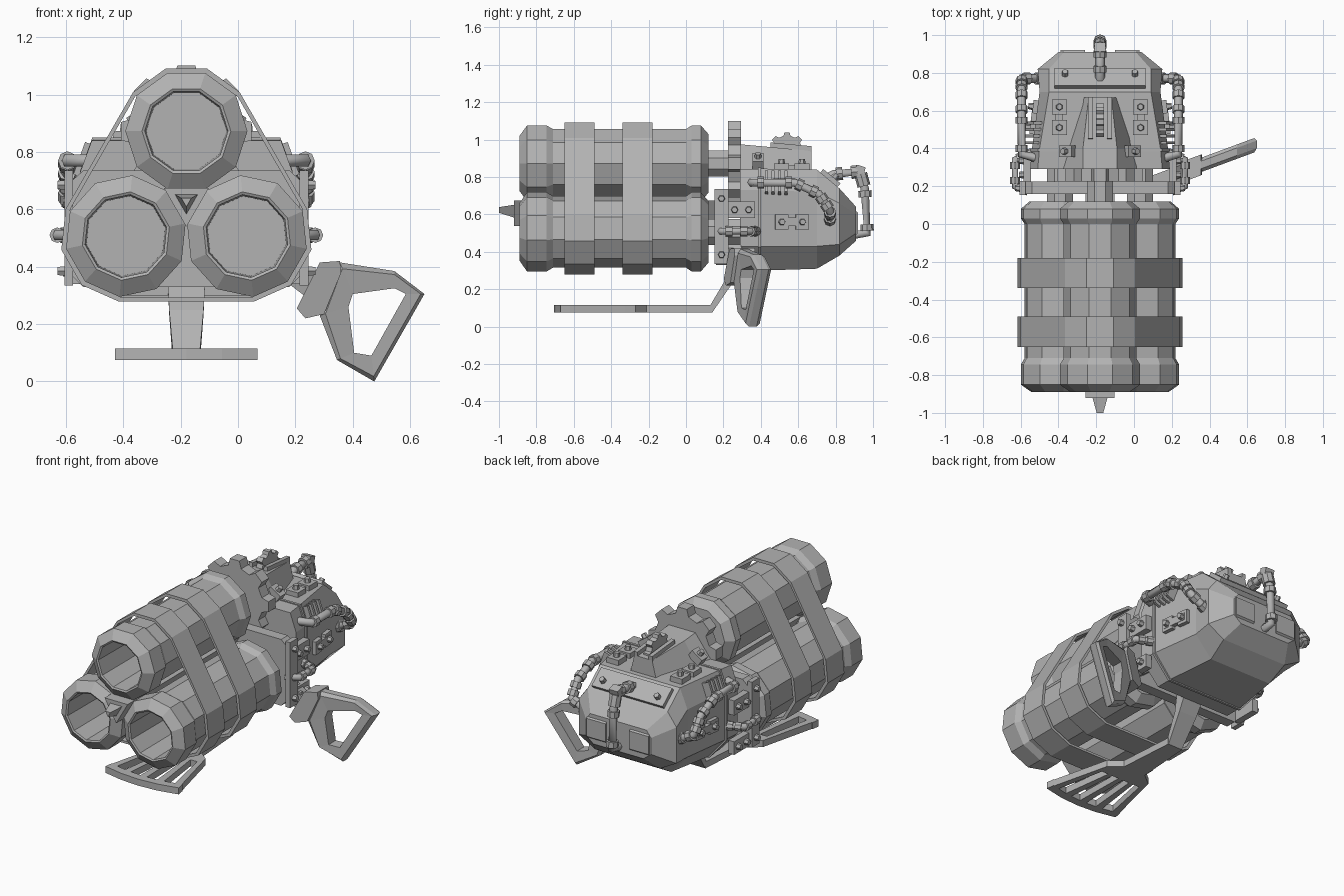
import bpy, bmesh, math
from mathutils import Vector, Matrix, Euler, geometry

if "Cube" in bpy.data.objects:
    bpy.data.objects.remove(bpy.data.objects["Cube"])

CX = -0.18                                   # symmetry plane of the machine
grey = bpy.data.materials.new("plain_grey")
grey.diffuse_color = (0.45, 0.45, 0.45, 1)
grey.use_nodes = True
grey.node_tree.nodes["Principled BSDF"].inputs["Base Color"].default_value = grey.diffuse_color


def finish(name, bm):
    bmesh.ops.recalc_face_normals(bm, faces=bm.faces)
    me = bpy.data.meshes.new(name)
    bm.to_mesh(me)
    bm.free()
    me.materials.append(grey)
    ob = bpy.data.objects.new(name, me)
    bpy.context.collection.objects.link(ob)
    return ob


def loft(name, rings, closed=False):
    """Skin a list of equal-length point rings; cap the ends or close into a loop."""
    bm = bmesh.new()
    vs = [[bm.verts.new(p) for p in r] for r in rings]
    n = len(vs[0])
    for a, b in zip(vs, vs[1:] + ([vs[0]] if closed else [])):
        for i in range(n):
            j = (i + 1) % n
            bm.faces.new((a[i], a[j], b[j], b[i]))
    if not closed:
        bm.faces.new(vs[0])
        bm.faces.new(vs[-1])
    return finish(name, bm)


def ring(x, z, r, y, n=10, rot=0.0):
    return [(x + r * math.cos(rot + 2 * math.pi * i / n), y,
             z + r * math.sin(rot + 2 * math.pi * i / n)) for i in range(n)]


def box(name, loc, size, rot=(0, 0, 0), bolts=()):
    """Box with hexagonal bolt heads on its local +z face."""
    bm = bmesh.new()
    m = Matrix.Translation(loc) @ Euler(rot).to_matrix().to_4x4()
    bmesh.ops.create_cube(bm, size=1, matrix=m @ Matrix.Diagonal((*size, 1)))
    for bx, by in bolts:
        bmesh.ops.create_cone(bm, cap_ends=True, segments=6, radius1=0.02, radius2=0.016,
                              depth=0.03, matrix=m @ Matrix.Translation((bx, by, size[2] / 2 + 0.01)))
    return finish(name, bm)


def tube(name, pts, r):
    """Low-poly pipe with slightly thicker collars at its inner bends."""
    cu = bpy.data.curves.new(name, 'CURVE')
    cu.dimensions, cu.bevel_depth, cu.bevel_resolution, cu.use_fill_caps = '3D', r, 1, True

    def line(points):
        s = cu.splines.new('POLY')
        s.points.add(len(points) - 1)
        for p, q in zip(s.points, points):
            p.co = (*q, 1)
    line(pts)
    ob = bpy.data.objects.new(name, cu)
    bpy.context.collection.objects.link(ob)
    bpy.context.view_layer.objects.active = ob
    ob.select_set(True)
    bpy.ops.object.convert(target='MESH')
    ob.select_set(False)
    ob.data.materials.clear()
    ob.data.materials.append(grey)
    for a, b in zip(pts, pts[1:]):
        a, b = Vector(a), Vector(b)
        d = (b - a).normalized()
        if (b - a).length > 0.09:
            for c in (a + d * 0.03, b - d * 0.03):
                bm = bmesh.new()
                bmesh.ops.create_cone(bm, cap_ends=True, segments=8, radius1=r * 1.35, radius2=r * 1.35,
                                      depth=0.035, matrix=Matrix.Translation(c) @ d.to_track_quat('Z', 'Y').to_matrix().to_4x4())
                finish(name + "_collar", bm)


def gear(name, centre, r, depth, teeth, axis):
    """Toothed disc around the y or x axis."""
    prof = []
    for i in range(teeth):
        a = math.pi / 2 + 2 * math.pi * i / teeth
        w = math.pi / teeth
        prof += [(a - w * 0.6, r * 0.82), (a - w * 0.35, r), (a + w * 0.35, r), (a + w * 0.6, r * 0.82)]
    rings = []
    for o in (-depth / 2, depth / 2):
        pts = [(k * math.cos(a), o, k * math.sin(a)) for a, k in prof]
        if axis == 'x':
            pts = [(p[1], p[0], p[2]) for p in pts]
        rings.append([Vector(p) + Vector(centre) for p in pts])
    loft(name, rings)


# --- three barrels with chamfered collars and open bores
axes = [(CX, 0.873, 0), (CX - 0.211, 0.507, 1), (CX + 0.211, 0.507, 2)]
barrel = [(-0.45, 0.14), (-0.885, 0.145), (-0.89, 0.155), (-0.85, 0.213), (-0.745, 0.213), (-0.71, 0.192),
          (0.0, 0.192), (0.03, 0.213), (0.08, 0.213), (0.12, 0.165)]
for x, z, k in axes:
    rot = k * 2 * math.pi / 3
    loft("barrel", [ring(x, z, r, y, 10, rot) for y, r in barrel])
    loft("barrel_shaft", [ring(x, z, 0.075, y, 8, math.pi / 8) for y in (0.1, 0.32)])

# --- straps wrapped around the three barrels
pts2 = [(p[0], p[2]) for x, z, k in axes for p in ring(x, z, 0.23, 0, 10, k * 2 * math.pi / 3)]
hull = [pts2[i] for i in geometry.convex_hull_2d(pts2)]
inner = [(CX + (x - CX) * 0.96, 0.629 + (z - 0.629) * 0.96) for x, z in hull]
for y0 in (-0.65, -0.34):
    y1 = y0 + 0.16
    loft("strap", [[(x, y, z) for x, z in h] for h, y in
                   ((hull, y0), (hull, y1), (inner, y1), (inner, y0))], closed=True)

# --- central spindle and spike
loft("spindle", [ring(CX, 0.629, r, y, 3, -math.pi / 2) for y, r in ((0.2, 0.09), (-0.92, 0.09))])
loft("spike", [ring(CX, 0.629, r, y, 3, -math.pi / 2) for y, r in ((-0.9, 0.052), (-1.0, 0.02))])

# --- drive gear and rear cross plate
gear("drive_gear", (CX, 0.26, 0.873), 0.23, 0.07, 8, 'y')
cross = [(-0.41, 0.38), (-0.36, 0.33), (0.36, 0.33), (0.41, 0.38), (0.41, 0.69), (0.36, 0.735), (-0.36, 0.735), (-0.41, 0.69)]
loft("cross_plate", [[(CX + x, y, z) for x, z in cross] for y in (0.16, 0.225)])


# --- engine body
def section(y, wt, zt, wm, zu, zl, wb, zb):
    half = [(wb, zb), (wm, zl), (wm, zu), (wt, zt)]
    return [(CX + w, y, z) for w, z in half] + [(CX - w, y, z) for w, z in reversed(half)]


loft("engine_body", [section(0.29, 0.33, 0.84, 0.37, 0.73, 0.43, 0.25, 0.30),
                     section(0.40, 0.32, 0.845, 0.36, 0.73, 0.43, 0.25, 0.30),
                     section(0.70, 0.27, 0.84, 0.32, 0.72, 0.43, 0.21, 0.31),
                     section(0.82, 0.27, 0.74, 0.33, 0.66, 0.44, 0.22, 0.38),
                     section(0.91, 0.19, 0.64, 0.22, 0.60, 0.50, 0.17, 0.46)])
loft("body_band", [section(y, 0.328, 0.85, 0.37, 0.735, 0.425, 0.255, 0.293) for y in (0.385, 0.40)])


# --- top housing with its slot gear
def wedge(y, wb, wt, zt):
    return [(CX - wb, y, 0.82), (CX + wb, y, 0.82), (CX + wt, y, zt), (CX - wt, y, zt)]


loft("top_housing", [wedge(0.29, 0.21, 0.09, 0.975), wedge(0.40, 0.18, 0.09, 0.965), wedge(0.67, 0.09, 0.06, 0.94)])
gear("slot_gear", (CX, 0.54, 0.94), 0.1, 0.04, 8, 'x')
for s in (-1, 1):
    box("slot_rail", (CX + s * 0.05, 0.56, 0.945), (0.025, 0.22, 0.06), (-0.09, 0, 0))

# --- parts repeated on both sides
for s in (-1, 1):
    q = s * math.pi / 2
    tube("side_pipe", [(CX + s * d, y, z) for d, y, z in
                       ((0.34, 0.35, 0.77), (0.415, 0.37, 0.77), (0.415, 0.58, 0.77),
                        (0.415, 0.71, 0.71), (0.415, 0.77, 0.62), (0.30, 0.77, 0.56))], 0.024)
    tube("lower_rod", [(CX + s * d, y, z) for d, y, z in
                       ((0.38, 0.17, 0.51), (0.45, 0.2, 0.51), (0.45, 0.34, 0.51), (0.35, 0.38, 0.51))], 0.02)
    for z, h in ((0.625, 0.09), (0.38, 0.08)):
        box("side_bracket", (CX + s * 0.385, 0.29, z), (h, 0.16, 0.04), (0, q, 0), [(0, 0.045), (0, -0.03)])
    box("frame_cheek", (CX + s * 0.41, 0.19, 0.535), (0.40, 0.075, 0.03), (0, q, 0), [(-0.15, 0), (0.15, 0)])
    box("latch_bar", (CX + s * 0.35, 0.56, 0.56), (0.045, 0.16, 0.03), (0, q, s * 0.12))
    for y in (0.51, 0.62):
        box("latch_plate", (CX + s * (0.352 - (y - 0.51) * 0.13), y, 0.56), (0.08, 0.07, 0.035), (0, q, s * 0.12), [(0, 0)])
        box("top_clamp", (CX + s * 0.215, y, 0.855), (0.08, 0.08, 0.035), (0, 0, 0), [(0, 0)])
    box("top_clamp_link", (CX + s * 0.215, 0.565, 0.85), (0.04, 0.1, 0.025))
    box("housing_clamp", (CX + s * 0.17, 0.385, 0.885), (0.08, 0.06, 0.05), (0, s * 0.6, 0), [(0, 0)])
    for i in range(4):                       # cooling fins on the shoulders
        box("cooling_fin", (CX + s * 0.35, 0.43 + i * 0.035, 0.77), (0.05, 0.015, 0.12), (0, -s * 0.35, 0))
    loft("rear_lobe", [[(CX + s * x, y, z) for x, z in ((0.08, a), (0.21, a), (0.21, b), (0.08, b))]
                       for y, a, b in ((0.85, 0.44, 0.66), (0.92, 0.5, 0.61))])

# --- rear plate and carry handle
box("rear_plate", (CX, 0.772, 0.795), (0.48, 0.12, 0.025), (-0.69, 0, 0), [(-0.185, 0.015), (0.185, 0.015)])
tube("rear_handle", [(CX, y, z) for y, z in ((0.74, 0.79), (0.79, 0.815), (0.93, 0.83), (0.955, 0.74),
                                             (0.97, 0.5), (0.89, 0.49))], 0.026)
box("handle_clip", (CX, 0.93, 0.835), (0.06, 0.05, 0.05), (-0.3, 0, 0))

# --- D-shaped side grip, leaning backwards as it goes outwards
outer = [(.355, .415), (.545, .385), (.65, .305), (.475, .0), (.345, .075), (.285, .23)]
hole = [(.40, .305), (.545, .325), (.585, .305), (.465, .09), (.405, .10), (.385, .26)]


def lean(pts, o):
    return [(x, 0.285 + 0.37 * (x - 0.28) + o, z) for x, z in pts]


def shrink(pts, k):                          # chamfer towards the ring's middle line
    return [(x + (h[0] - x) * k, z + (h[1] - z) * k) for (x, z), h in zip(pts, hole)]


loft("side_grip", [lean(shrink(outer, 0.2), -0.038), lean(outer, -0.02), lean(outer, 0.02),
                   lean(shrink(outer, 0.2), 0.038), lean(hole, 0.035), lean(hole, -0.035)], closed=True)
block = [(.205, .255), (.285, .415), (.355, .42), (.36, .38), (.30, .235), (.235, .22)]
loft("grip_block", [lean(block, o) for o in (-0.055, 0.055)])
arm = [(.10, .40), (.19, .44), (.27, .36), (.23, .30)]
loft("grip_arm", [lean(arm, o) for o in (-0.03, 0.04)])


# --- foot paddle: slats, end bars, neck and sloping arm
def slab(name, pts, z0=0.075, z1=0.115):
    loft(name, [[(CX + x, y, z) for x, y in pts] for z in (z0, z1)])


def half(y):                                 # paddle half width at y
    return 0.15 + 0.10 * (-0.27 - y) / 0.41


def front(t):                                # bowed front edge
    return -0.705 + 0.035 * t * t


for i in range(5):
    t = (i - 2) / 2 * 0.91
    slab("paddle_slat", [((t + d) * half(y), y) for d, y in ((-0.09, -0.66), (0.09, -0.66), (0.09, -0.28), (-0.09, -0.28))])
steps = [-1, -0.5, 0, 0.5, 1]
slab("paddle_front", [(t * 0.248, front(t)) for t in steps] + [(t * 0.24, front(t) + 0.05) for t in reversed(steps)])
slab("paddle_neck", [(-0.165, -0.33), (0.165, -0.33), (0.15, -0.27), (0.075, -0.21), (0.05, 0.14),
                     (-0.05, 0.14), (-0.075, -0.21), (-0.15, -0.27)])
loft("paddle_arm", [[(CX - w, y0, z0), (CX + w, y0, z0), (CX + w, y1, z1), (CX - w, y1, z1)]
                    for w, y0, z0, y1, z1 in ((0.048, 0.14, 0.075, 0.13, 0.115), (0.06, 0.25, 0.235, 0.21, 0.25),
                                              (0.065, 0.31, 0.34, 0.23, 0.34))])
